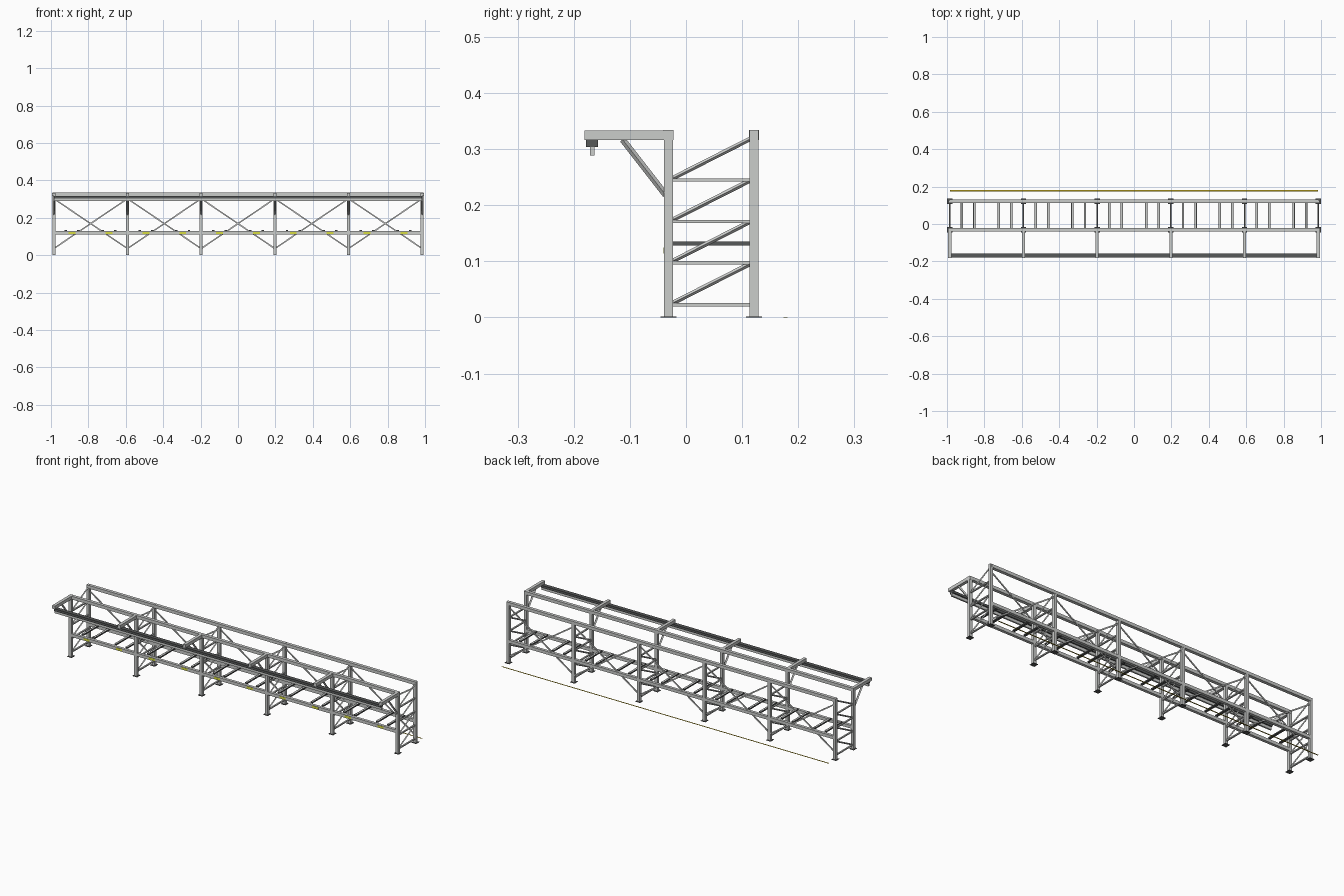
import bpy, math
from mathutils import Vector, Matrix

if "Cube" in bpy.data.objects:
    bpy.data.objects.remove(bpy.data.objects["Cube"])


def material(name, rgb):
    m = bpy.data.materials.new(name)
    m.diffuse_color = (*rgb, 1)
    m.use_nodes = True
    m.node_tree.nodes["Principled BSDF"].inputs["Base Color"].default_value = m.diffuse_color
    return m


STEEL = material("galvanised_grey", (0.60, 0.61, 0.60))
DARK = material("dark_grey", (0.095, 0.10, 0.10))
LABEL = material("yellow_green", (0.68, 0.72, 0.05))
YELLOW = material("floor_yellow", (0.85, 0.62, 0.02))

FACES = [(0, 3, 2, 1), (4, 5, 6, 7), (0, 1, 5, 4), (1, 2, 6, 5), (2, 3, 7, 6), (3, 0, 4, 7)]


def make(name, verts, mat):
    mesh = bpy.data.meshes.new(name)
    mesh.from_pydata(verts, [], FACES)
    mesh.materials.append(mat)
    ob = bpy.data.objects.new(name, mesh)
    bpy.context.collection.objects.link(ob)
    return ob


def box(name, x, y, z, mat=STEEL):
    """Box from (min, max) pairs."""
    v = [(a, b, c) for c in z for a, b in
         ((x[0], y[0]), (x[1], y[0]), (x[1], y[1]), (x[0], y[1]))]
    return make(name, v, mat)


def bar(name, a, b, side, width, depth, roll=0, mat=STEEL):
    """Straight bar from a to b; width is along the side axis, rolled about its length."""
    a, b = Vector(a), Vector(b)
    axis = (b - a).normalized()
    side = Matrix.Rotation(math.radians(roll), 3, axis) @ Vector(side)
    s = side * width / 2
    t = axis.cross(side) * depth / 2
    return make(name, [p + o for p in (a, b) for o in (s + t, t - s, -s - t, s - t)], mat)


def around(c, w):
    return (c - w / 2, c + w / 2)


END, BAY = 0.985, 0.394
FRONT, REAR = -0.031, 0.121
TOP = 0.334
POSTS = [-END + BAY * i for i in range(6)]
LEVELS = [0.0225, 0.0975, 0.171, 0.245]

# Upright frames: posts, feet, rungs, sloping lacing and overhead arms
for x in POSTS:
    for label, y in (("front", FRONT), ("rear", REAR)):
        box(label + "_post", around(x, 0.016), around(y, 0.016), (0.001, TOP))
        box(label + "_foot_plate", around(x, 0.028), around(y, 0.028), (0, 0.002), DARK)
    for z in LEVELS:
        box("frame_rung", around(x, 0.008), (FRONT + 0.007, REAR - 0.007), around(z, 0.006))
        bar("frame_lacing", (x, FRONT + 0.007, z + 0.003), (x, REAR - 0.007, z + 0.073),
            (1, 0, 0), 0.0058, 0.0058, 45)
    box("overhead_arm", around(x, 0.0165), (-0.181, -0.0225), (0.316, TOP - 0.0006))
    bar("arm_brace", (x, -0.036, 0.218), (x, -0.113, 0.317), (1, 0, 0), 0.008, 0.008, 45)

# Long rails at the top and at the storage level
for label, y in (("front", FRONT), ("rear", REAR)):
    box(label + "_top_rail", (-END, END), around(y, 0.0175), (0.3165, 0.3337))
    box(label + "_shelf_rail", (-END, END), around(y, 0.0155), (0.111, 0.128))

# Crossed bracing on the rear side of each bay
for x0, x1 in zip(POSTS, POSTS[1:]):
    bar("rear_brace_rising", (x0, REAR - 0.003, 0.035), (x1, REAR - 0.003, 0.302),
        (0, 1, 0), 0.004, 0.007)
    bar("rear_brace_falling", (x0, REAR + 0.003, 0.302), (x1, REAR + 0.003, 0.035),
        (0, 1, 0), 0.004, 0.007)

# Pairs of load supports, with a label plate for each storage place
for i in range(10):
    c = -END + BAY / 4 + i * BAY / 2
    for x in (c - 0.0335, c + 0.0335):
        box("load_support", around(x, 0.013), (FRONT + 0.008, REAR - 0.007), (0.1285, 0.135), DARK)
        box("support_top_strip", around(x, 0.007), (FRONT + 0.009, REAR - 0.008), (0.134, 0.1354))
    box("place_label", around(c, 0.037), (-0.0397, -0.038), (0.114, 0.125), LABEL)

# Overhead track with the slim conductor strip under it
box("overhead_track", (-END, END), (-0.178, -0.157), (0.304, 0.3165), DARK)
box("track_strip", (-END, END), (-0.1715, -0.163), (0.289, 0.305))

# Floor marking behind the rack
box("floor_line", (-END, END), (0.174, 0.181), (0, 0.0006), YELLOW)
